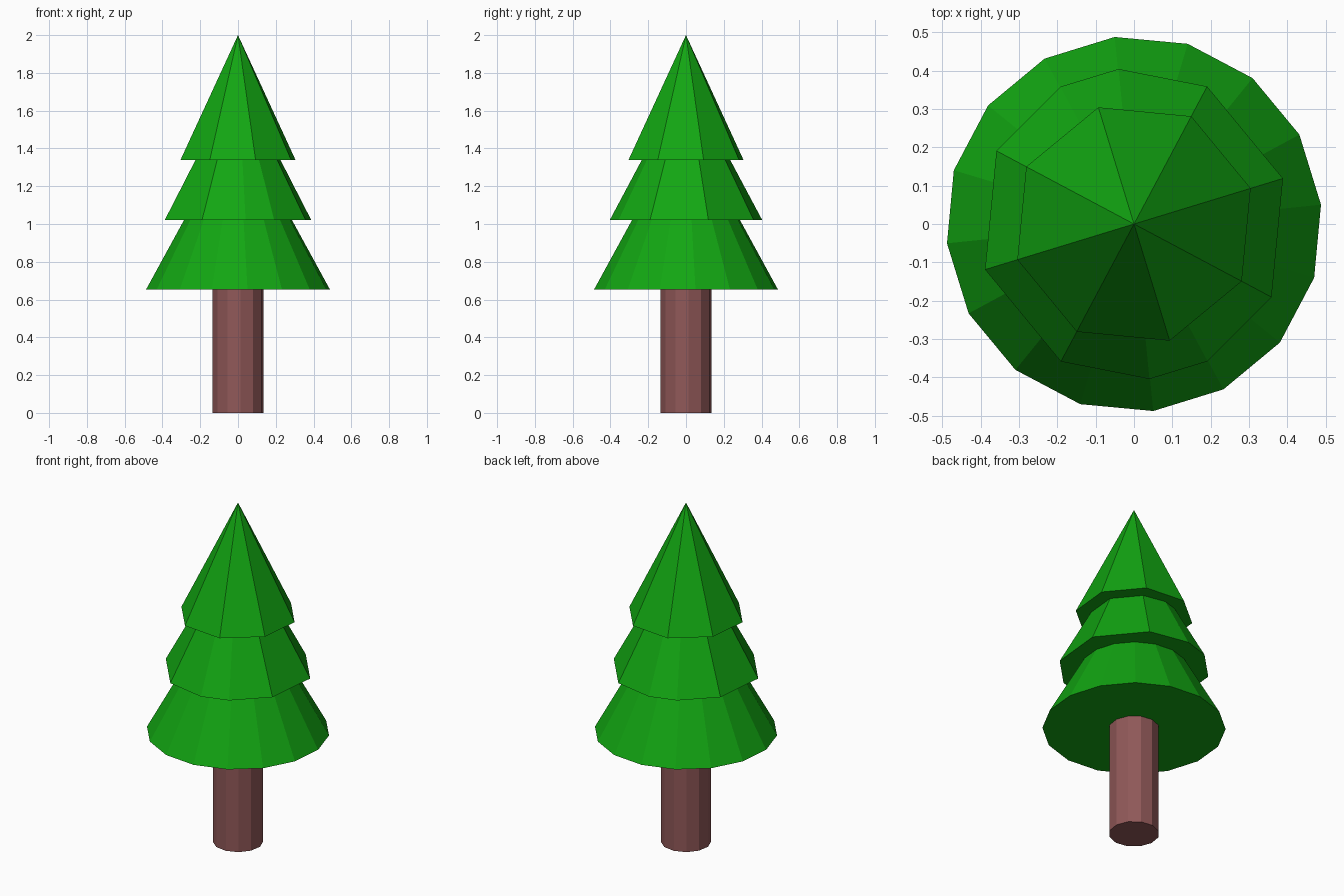
import bpy, bmesh, math

if "Cube" in bpy.data.objects:
    bpy.data.objects.remove(bpy.data.objects["Cube"])


def material(name, rgb):
    m = bpy.data.materials.new(name)
    m.diffuse_color = (*rgb, 1.0)
    m.use_nodes = True
    m.node_tree.nodes["Principled BSDF"].inputs["Base Color"].default_value = m.diffuse_color
    return m


green = material("leaf green", (0.006, 0.38, 0.006))
brown = material("bark brown", (0.28, 0.098, 0.098))


def tapered(name, angles, rings, mat):
    """Closed flat-faced solid from (radius, z) rings; zero radius makes a tip."""
    bm = bmesh.new()
    loops = []
    for r, z in rings:
        if r == 0:
            loops.append([bm.verts.new((0, 0, z))])
        else:
            loops.append([bm.verts.new((r * math.cos(math.radians(a)),
                                        r * math.sin(math.radians(a)), z))
                          for a in angles])
    n = len(angles)
    for lo, hi in zip(loops, loops[1:]):
        for i in range(n):
            j = (i + 1) % n
            if len(hi) == 1:
                bm.faces.new((lo[i], lo[j], hi[0]))
            else:
                bm.faces.new((lo[i], lo[j], hi[j], hi[i]))
    bm.faces.new(loops[0][::-1])
    if len(loops[-1]) > 1:
        bm.faces.new(loops[-1])
    bmesh.ops.recalc_face_normals(bm, faces=bm.faces)
    me = bpy.data.meshes.new(name)
    bm.to_mesh(me)
    bm.free()
    me.materials.append(mat)
    ob = bpy.data.objects.new(name, me)
    bpy.context.collection.objects.link(ob)
    return ob


def regular(sides, offset):
    return [offset + 360 * i / sides for i in range(sides)]


# Trunk
tapered("trunk", regular(12, 6), [(0.135, 0), (0.135, 0.66)], brown)

# Bottom tier: sixteen sides
tapered("lower_foliage", regular(16, 5.9), [(0.49, 0.652), (0.285, 1.025)], green)

# Middle tier: octagon with two opposite corners cut
cut = [17, 62, 95.7, 118.2, 152, 197, 242, 275.7, 298.2, 332]
tapered("middle_foliage", cut, [(0.406, 1.02), (0.232, 1.345)], green)

# Top tier: eight-sided point
tapered("top_foliage", regular(8, 17), [(0.318, 1.34), (0, 2.0)], green)
